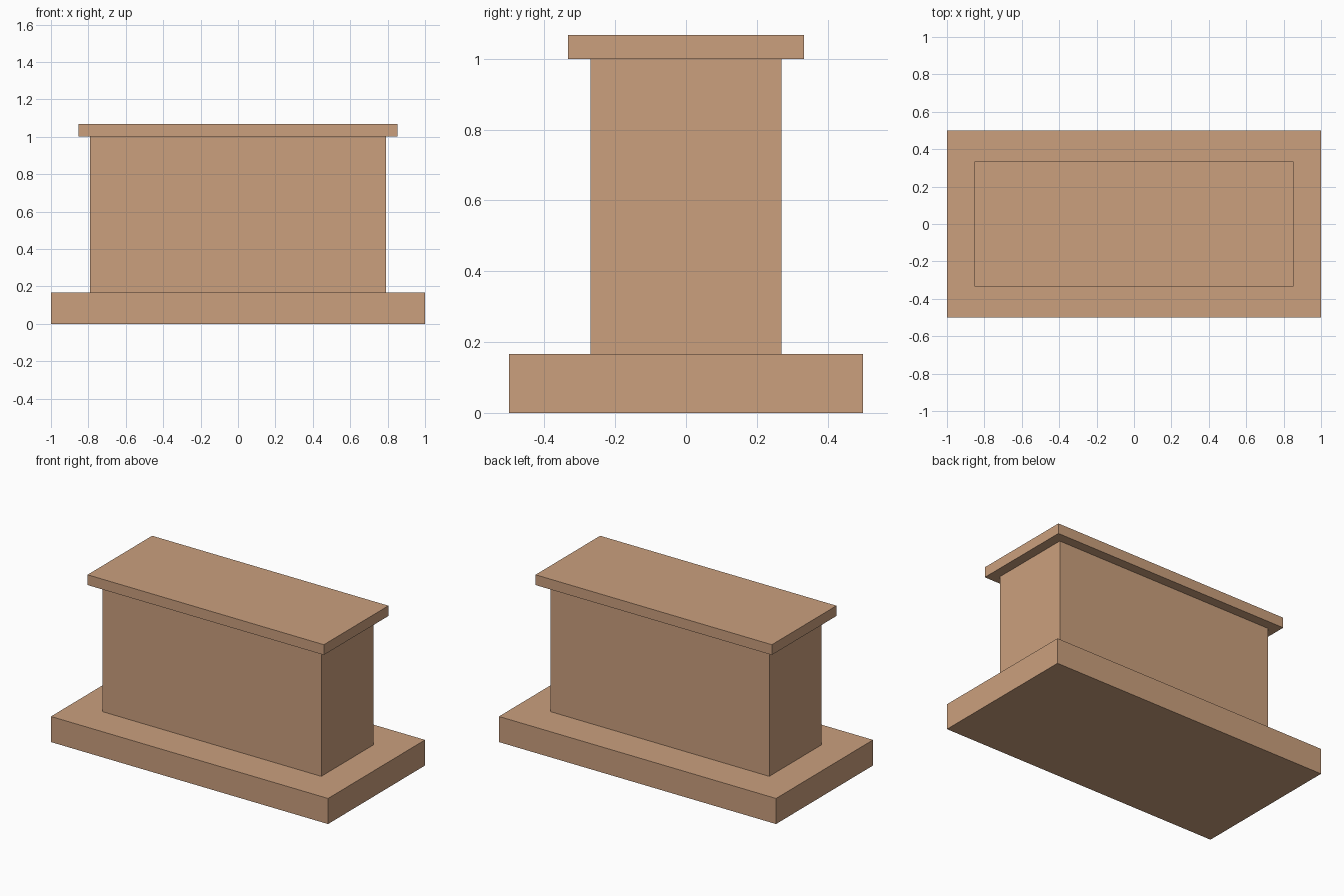
import bpy

if "Cube" in bpy.data.objects:
    bpy.data.objects.remove(bpy.data.objects["Cube"])

# Single flat tan colour
tan = bpy.data.materials.new("tan")
tan.diffuse_color = (0.597, 0.35, 0.207, 1.0)
tan.use_nodes = True
tan.node_tree.nodes["Principled BSDF"].inputs["Base Color"].default_value = tan.diffuse_color


def box(name, width, depth, z0, z1):
    """Box centred on x and y, spanning z0 to z1."""
    bpy.ops.mesh.primitive_cube_add(size=1, location=(0, 0, (z0 + z1) / 2))
    ob = bpy.context.object
    ob.name = name
    ob.scale = (width, depth, z1 - z0)
    bpy.ops.object.transform_apply(location=False, rotation=False, scale=True)
    ob.data.materials.append(tan)
    return ob


# Wide plinth, tall body, thin overhanging top slab
box("base_plinth", 2.0, 1.0, 0.0, 0.167)
box("body", 1.58, 0.54, 0.167, 1.0)
box("top_slab", 1.706, 0.666, 1.0, 1.067)
